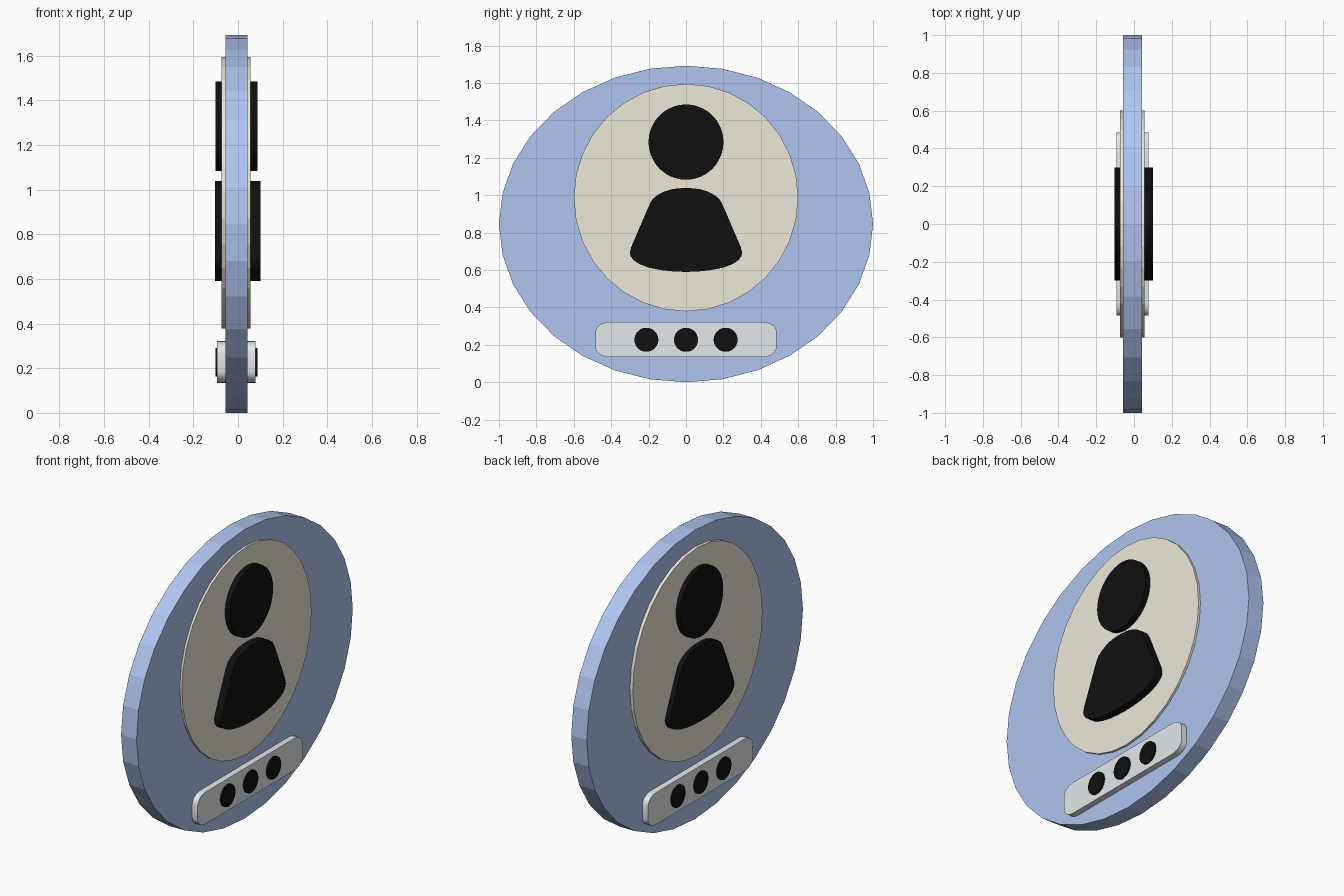
import bpy, bmesh, math

if "Cube" in bpy.data.objects:
    bpy.data.objects.remove(bpy.data.objects["Cube"])


def material(name, rgb):
    m = bpy.data.materials.new(name)
    m.diffuse_color = (*rgb, 1)
    m.use_nodes = True
    m.node_tree.nodes["Principled BSDF"].inputs["Base Color"].default_value = m.diffuse_color
    return m


BLUE = material("blue", (0.43, 0.56, 0.87))
IVORY = material("ivory", (0.86, 0.81, 0.70))
PALE = material("pale_grey", (0.78, 0.81, 0.83))
BLACK = material("black", (0.005, 0.005, 0.005))


def extrude_profile(name, pts, x0, x1, mat, smooth=False):
    """Solid plate from a (y, z) outline, running from x0 to x1."""
    bm = bmesh.new()
    face = bm.faces.new([bm.verts.new((x0, y, z)) for y, z in pts])
    ext = bmesh.ops.extrude_face_region(bm, geom=[face], use_keep_orig=True)
    verts = [g for g in ext["geom"] if isinstance(g, bmesh.types.BMVert)]
    bmesh.ops.translate(bm, verts=verts, vec=(x1 - x0, 0, 0))
    bmesh.ops.recalc_face_normals(bm, faces=bm.faces[:])
    me = bpy.data.meshes.new(name)
    bm.to_mesh(me)
    bm.free()
    me.materials.append(mat)
    ob = bpy.data.objects.new(name, me)
    bpy.context.collection.objects.link(ob)
    if smooth:
        bpy.ops.object.select_all(action='DESELECT')
        ob.select_set(True)
        bpy.context.view_layer.objects.active = ob
        bpy.ops.object.shade_smooth_by_angle(angle=math.radians(30))
    return ob


def ellipse(cy, cz, ry, rz, n):
    return [(cy + ry * math.sin(2 * math.pi * i / n),
             cz + rz * math.cos(2 * math.pi * i / n)) for i in range(n)]


def rounded_bar(cz, hy, hz, ry, rz, steps):
    pts = []
    for q, (sy, sz) in enumerate([(1, 1), (-1, 1), (-1, -1), (1, -1)]):
        for i in range(steps + 1):
            a = math.pi / 2 * (q + i / steps)
            pts.append((sy * (hy - ry) + ry * math.cos(a),
                        cz + sz * (hz - rz) + rz * math.sin(a)))
    return pts


# Backing plate and inner plate
extrude_profile("outer_plate", ellipse(0, 0.846, 1.0, 0.846, 32), -0.057, 0.043, BLUE)
extrude_profile("inner_plate", ellipse(0, 0.987, 0.6, 0.608, 32), -0.075, 0.056, IVORY)

# Figure: round head and flared torso
extrude_profile("head", ellipse(0, 1.284, 0.2, 0.201, 64), -0.101, 0.087, BLACK, True)
half = [(0.035, 1.037), (0.075, 1.032), (0.115, 1.02), (0.15, 1.002), (0.175, 0.983),
        (0.19, 0.96), (0.205, 0.928), (0.292, 0.725), (0.3, 0.695), (0.297, 0.675),
        (0.28, 0.652), (0.25, 0.632), (0.2, 0.613), (0.13, 0.599), (0.06, 0.592)]
torso = [(0, 1.038)] + half + [(0, 0.59)] + [(-y, z) for y, z in reversed(half)]
extrude_profile("torso", torso, -0.103, 0.1, BLACK, True)

# Lower bar with three dots
extrude_profile("lower_bar", rounded_bar(0.228, 0.485, 0.094, 0.075, 0.055, 5),
                -0.093, 0.078, PALE, True)
for i in (-1, 0, 1):
    extrude_profile(f"dot_{i + 2}", ellipse(i * 0.212, 0.227, 0.064, 0.064, 48),
                    -0.101, 0.087, BLACK, True)
